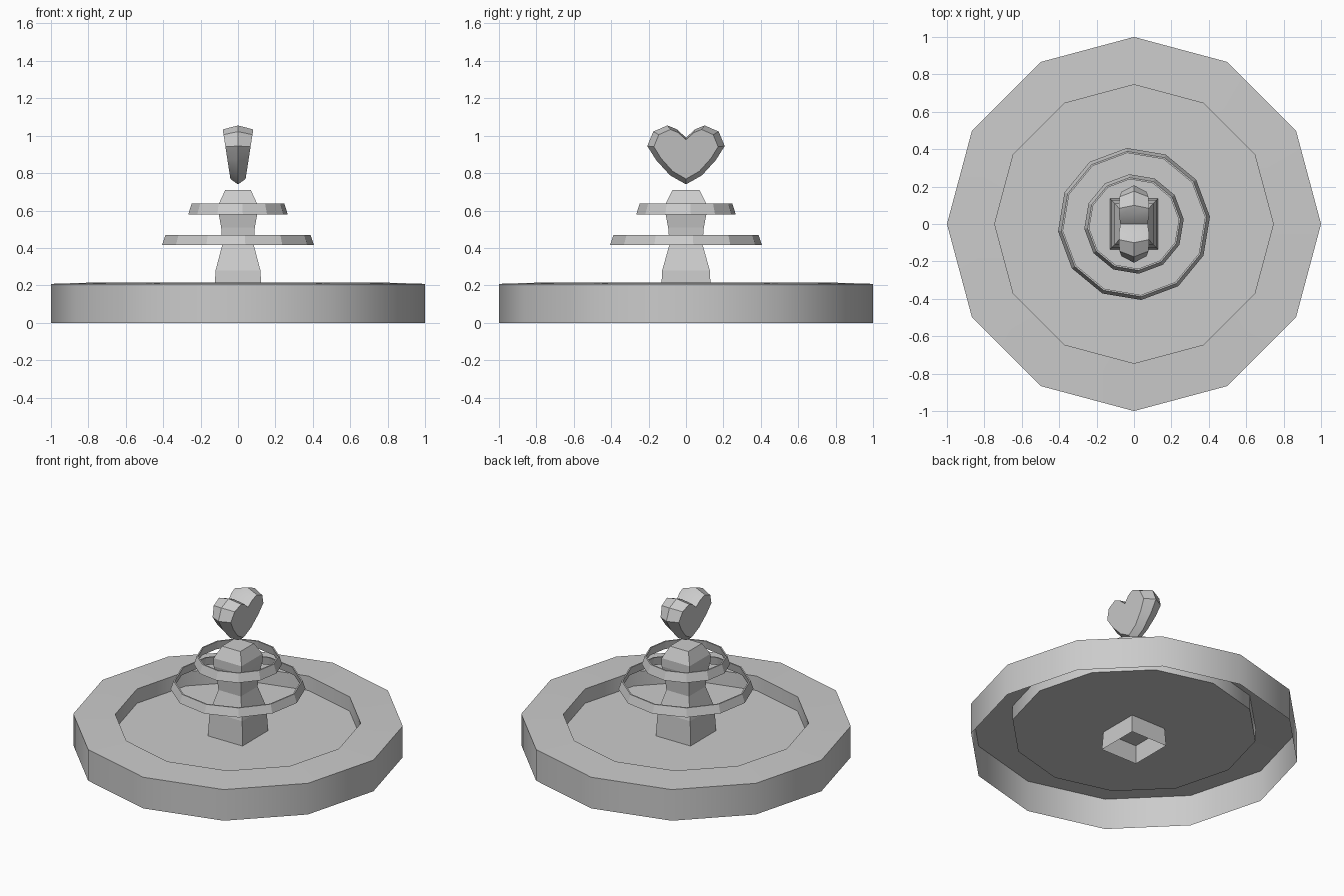
import bpy, bmesh
from math import sin, cos, pi, radians

if "Cube" in bpy.data.objects:
    bpy.data.objects.remove(bpy.data.objects["Cube"])


def loft(name, rings, cap_start=False, cap_end=False, closed=False, smooth=None):
    """Skin a list of equal-length point rings into one object."""
    bm = bmesh.new()
    rows = [[bm.verts.new(p) for p in r] for r in rings]
    pairs = list(zip(rows, rows[1:]))
    if closed:
        pairs.append((rows[-1], rows[0]))
    for a, b in pairs:
        for i in range(len(a)):
            j = (i + 1) % len(a)
            bm.faces.new((a[i], a[j], b[j], b[i]))
    if cap_start:
        bm.faces.new(rows[0][::-1])
    if cap_end:
        bm.faces.new(rows[-1])
    if cap_start or closed:
        bmesh.ops.recalc_face_normals(bm, faces=bm.faces)
    mesh = bpy.data.meshes.new(name)
    bm.to_mesh(mesh)
    bm.free()
    obj = bpy.data.objects.new(name, mesh)
    bpy.context.collection.objects.link(obj)
    if smooth:
        bpy.ops.object.select_all(action='DESELECT')
        obj.select_set(True)
        bpy.context.view_layer.objects.active = obj
        bpy.ops.object.shade_smooth_by_angle(angle=radians(smooth))
    return obj


def circle(r, z, turn=0.0, n=12):
    return [(r * cos(turn + 2 * pi * i / n), r * sin(turn + 2 * pi * i / n), z)
            for i in range(n)]


def square(h, z):
    x, y = h, h * 1.06
    return [(-x, -y, z), (x, -y, z), (x, y, z), (-x, y, z)]


# Basin: open underneath, rim slopes slightly up to a sunken floor
loft("basin", [circle(r, z) for r, z in
               [(1, 0), (1, .208), (.745, .216), (.745, .12)]],
     cap_end=True, smooth=35)

# Square column, open underneath
loft("column", [square(h, z) for h, z in
                [(.134, 0), (.12, .28), (.083, .42), (.09, .51),
                 (.103, .58), (.103, .635), (.068, .71)]], cap_end=True)

# Two thin tapered rings around the column
for name, r, z0, z1 in [("lower_ring", .408, .415, .47), ("upper_ring", .267, .58, .637)]:
    section = [(r, z0), (r - .018, z1), (r - .027, z1), (r - .015, z0)]
    loft(name, [circle(a, z, radians(5.5)) for a, z in section], closed=True)

# Heart finial: full outline in the middle, inset faces that taper downwards
half = [(.05, 1.035), (.10, 1.055), (.175, 1.022), (.207, .945), (.16, .87), (.085, .788)]
outline = ([(0, .99)] + half + [(0, .74)] + [(-y, z) for y, z in reversed(half)])


def heart_face(side):
    pts = []
    for y, z in outline:
        y, z = y * .83, .92 + (z - .92) * .84
        pts.append((side * (.04 + (z - .765) * .155), y, z))
    return pts


loft("heart", [heart_face(-1), [(0, y, z) for y, z in outline], heart_face(1)],
     cap_start=True, cap_end=True, smooth=35)
